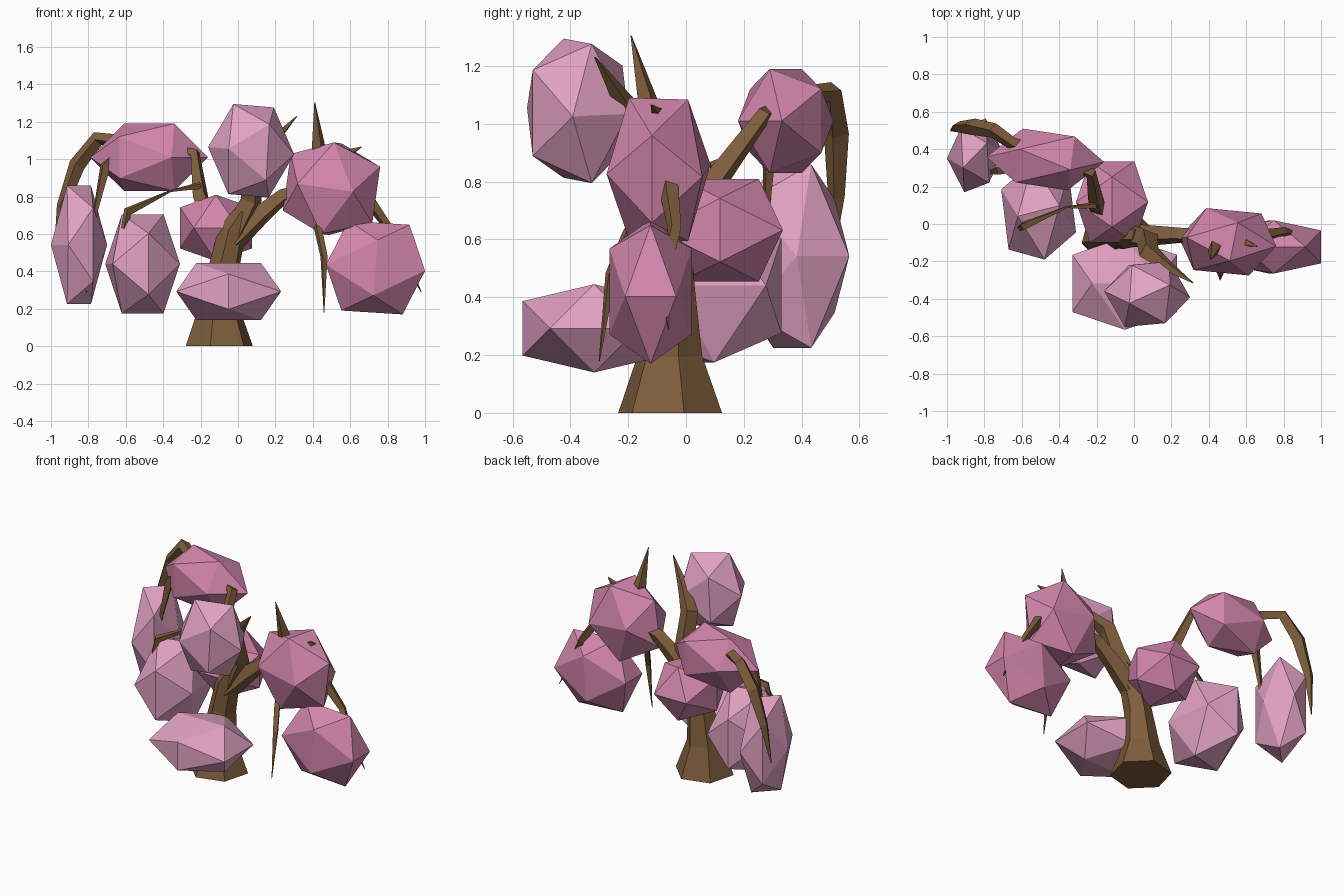
import bpy, bmesh, math
from mathutils import Vector, Matrix

if "Cube" in bpy.data.objects:
    bpy.data.objects.remove(bpy.data.objects["Cube"])


def material(name, rgb):
    m = bpy.data.materials.new(name)
    m.diffuse_color = (*rgb, 1)
    m.use_nodes = True
    m.node_tree.nodes["Principled BSDF"].inputs["Base Color"].default_value = m.diffuse_color
    return m


BARK = material("bark", (0.21, 0.11, 0.045))
LIGHT = material("light_blossom", (0.76, 0.36, 0.54))
DEEP = material("deep_blossom", (0.65, 0.24, 0.41))
PHI = (1 + 5 ** 0.5) / 2


def finish(name, bm, mat):
    bmesh.ops.recalc_face_normals(bm, faces=bm.faces)
    mesh = bpy.data.meshes.new(name)
    bm.to_mesh(mesh)
    bm.free()
    mesh.materials.append(mat)
    bpy.context.collection.objects.link(bpy.data.objects.new(name, mesh))


def blossom(name, lo, hi, turn, mat, tilt=0):
    """Icosahedron turned, then stretched to fill the box lo..hi."""
    pts = []
    for a in (-1, 1):
        for b in (-PHI, PHI):
            pts += [Vector((a, 0, b)), Vector((b, a, 0)), Vector((0, b, a))]
    rot = Matrix.Rotation(math.radians(tilt), 3, 'Y') @ Matrix.Rotation(math.radians(turn), 3, 'Z')
    pts = [rot @ p for p in pts]
    size = [max(p[i] for p in pts) for i in range(3)]
    bm = bmesh.new()
    for p in pts:
        bm.verts.new([(lo[i] + hi[i]) / 2 + p[i] / size[i] * (hi[i] - lo[i]) / 2 for i in range(3)])
    bmesh.ops.convex_hull(bm, input=bm.verts)
    finish(name, bm, mat)


def limb(name, path, sides=4):
    """Tapered faceted tube through (x, y, z, radius) points."""
    bm = bmesh.new()
    pts = [Vector(p[:3]) for p in path]
    rings, side = [], Vector((1, 0, 0))
    for i, p in enumerate(pts):
        d = (pts[min(i + 1, len(pts) - 1)] - pts[max(i - 1, 0)]).normalized()
        if i == 0 and sides == 6:
            d = Vector((0, 0, 1))          # trunk foot stays flat on the ground
        side = side - d * side.dot(d)
        if side.length < 0.2:
            side = Vector((0, 1, 0)) - d * d.y
        side.normalize()
        up = d.cross(side)
        ring = []
        for k in range(sides):
            t = math.tau * (k + 0.25) / sides
            ring.append(bm.verts.new(p + (side * math.cos(t) + up * math.sin(t)) * path[i][3]))
        rings.append(ring)
    for a, b in zip(rings, rings[1:]):
        for k in range(sides):
            j = (k + 1) % sides
            bm.faces.new((a[k], a[j], b[j], b[k]))
    bm.faces.new(rings[0])
    bm.faces.new(rings[-1])
    finish(name, bm, BARK)


# Blossom clusters
blossom("blossom_upper_left", (-.79, .18, .83), (-.16, .51, 1.19), -36, DEEP)
blossom("blossom_far_left", (-1.0, .17, .225), (-.70, .565, .86), 36, LIGHT)
blossom("blossom_low_left", (-.71, -.19, .175), (-.31, .33, .705), 10, LIGHT)
blossom("blossom_middle", (-.31, -.10, .455), (.075, .335, .81), 90, DEEP)
blossom("blossom_top", (-.16, -.55, .795), (.30, -.20, 1.295), 27, LIGHT, 4)
blossom("blossom_low_front", (-.33, -.565, .14), (.23, -.07, .445), 0, LIGHT)
blossom("blossom_upper_right", (.24, -.275, .595), (.76, .085, 1.09), 82, DEEP, 8)
blossom("blossom_low_right", (.47, -.265, .17), (1.0, .02, .67), 0, DEEP, 4)

# Trunk and main limbs
limb("trunk", [(-.1, -.055, 0, .186), (-.1, -.055, .2, .115), (-.075, -.05, .42, .085),
               (-.03, -.06, .62, .075), (.03, -.07, .72, .05)], 6)
limb("limb_top", [(-.04, -.05, .56, .07), (.07, -.08, .78, .06), (.08, -.15, .98, .055),
                  (.17, -.22, 1.08, .035), (.315, -.315, 1.23, .003)])
limb("limb_right", [(-.03, -.06, .56, .07), (.13, -.06, .71, .055), (.24, -.06, .80, .045),
                    (.5, -.08, .86, .045), (.7, -.06, .78, .035), (.8, -.04, .64, .025),
                    (.9, -.08, .45, .02), (.98, -.06, .29, .002)])
limb("limb_back_left", [(-.06, -.05, .52, .06), (-.16, .05, .69, .055), (-.20, .10, .80, .045),
                        (-.23, .27, 1.03, .03), (-.45, .36, 1.05, .04), (-.65, .43, 1.10, .035),
                        (-.75, .50, 1.11, .04), (-.86, .52, .97, .045), (-.94, .52, .75, .03),
                        (-.98, .50, .5, .004)])

# Drooping twigs and upright spikes
limb("twig_far_left", [(-.66, .30, 1.02, .03), (-.71, .29, .96, .03), (-.76, .28, .73, .014),
                       (-.81, .27, .29, .002)])
limb("twig_low_left", [(-.2, .10, .86, .02), (-.36, .09, .83, .006), (-.59, -.01, .72, .025),
                       (-.61, -.02, .62, .018), (-.55, -.1, .3, .002)])
limb("twig_hanging", [(.41, -.12, .75, .025), (.43, -.2, .62, .022), (.46, -.26, .48, .02),
                      (.46, -.30, .18, .002)])
limb("spike_right", [(.46, -.08, .88, .045), (.43, -.13, 1.07, .038), (.41, -.19, 1.305, .002)])
limb("spike_small", [(.5, -.08, .95, .03), (.6, -.10, 1.04, .022), (.66, -.12, 1.065, .003)])
